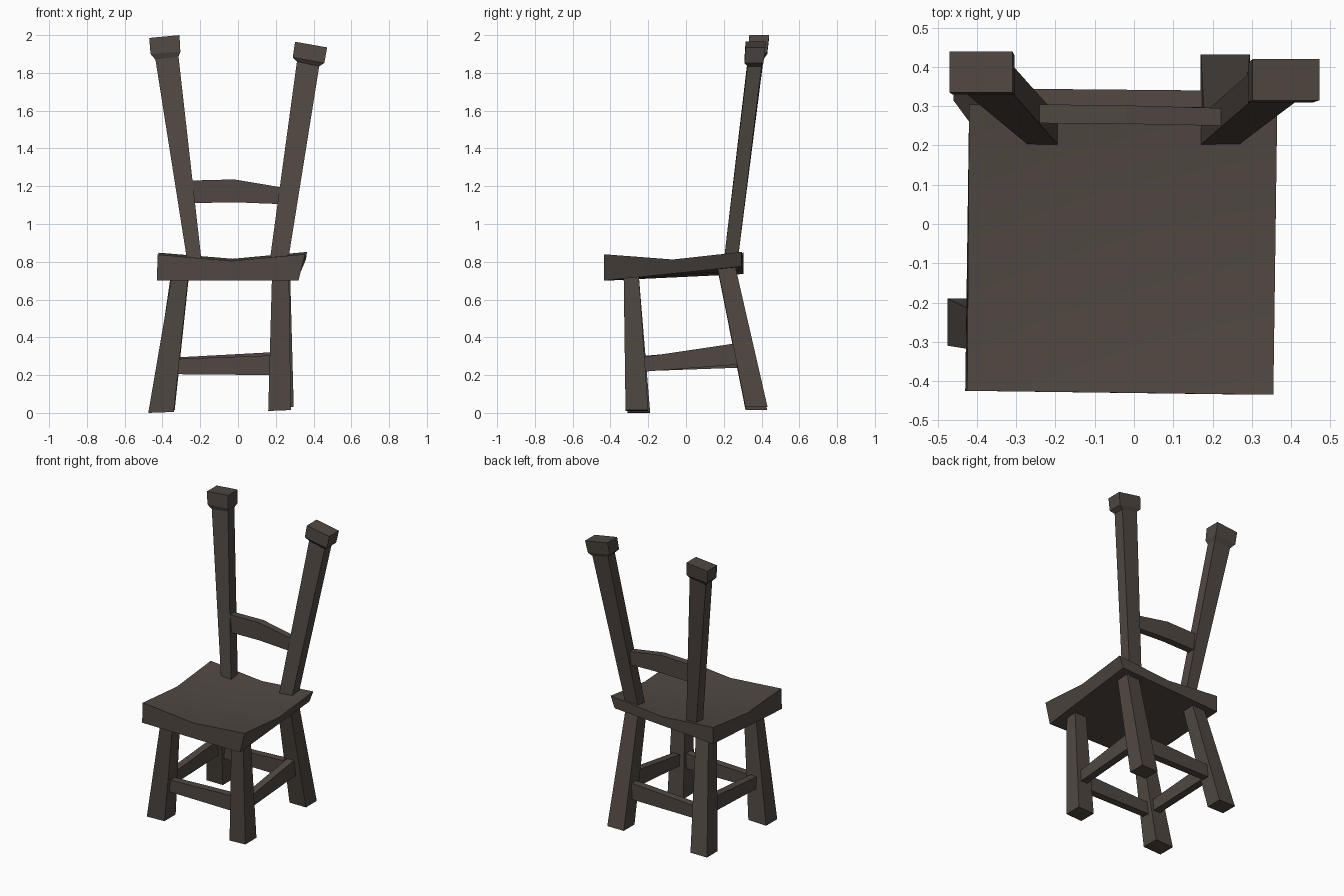
import bpy
import bmesh

cube = bpy.data.objects.get("Cube")
if cube:
    bpy.data.objects.remove(cube, do_unlink=True)

wood = bpy.data.materials.new("dark_brown_wood")
wood.use_nodes = True
colour = (0.08, 0.064, 0.054, 1)
wood.diffuse_color = colour
bsdf = wood.node_tree.nodes["Principled BSDF"]
bsdf.inputs["Base Color"].default_value = colour
bsdf.inputs["Roughness"].default_value = 0.9


def finish(name, bm):
    bmesh.ops.recalc_face_normals(bm, faces=bm.faces)
    mesh = bpy.data.meshes.new(name)
    bm.to_mesh(mesh)
    bm.free()
    mesh.materials.append(wood)
    obj = bpy.data.objects.new(name, mesh)
    bpy.context.collection.objects.link(obj)
    return obj


def loft(name, rings):
    """Skin a row of four-cornered rings and cap both ends."""
    bm = bmesh.new()
    loops = [[bm.verts.new(p) for p in ring] for ring in rings]
    for a, b in zip(loops, loops[1:]):
        for i in range(4):
            j = (i + 1) % 4
            bm.faces.new((a[i], a[j], b[j], b[i]))
    bm.faces.new(loops[0])
    bm.faces.new(loops[-1])
    return finish(name, bm)


def level(x0, x1, y0, y1, z0, z1):
    """Ring across an upright part, tilted from z0 at x0 to z1 at x1."""
    return [(x0, y0, z0), (x1, y0, z1), (x1, y1, z1), (x0, y1, z0)]


def slice_x(x, y0, y1, z0, z1):
    return [(x, y0, z0), (x, y1, z0), (x, y1, z1), (x, y0, z1)]


def slice_y(y, x0, x1, z0, z1):
    return [(x0, y, z0), (x1, y, z0), (x1, y, z1), (x0, y, z1)]


# Seat: a dished slab on a three by three grid
def blend(corners, u, v):
    fr, fl, br, bl = corners
    return [(a * (1 - u) + b * u) * (1 - v) + (c * (1 - u) + d * u) * v
            for a, b, c, d in zip(fr, fl, br, bl)]


top = [(-0.425, -0.425, 0.838), (0.355, -0.435, 0.84),
       (-0.42, 0.305, 0.848), (0.365, 0.295, 0.852)]
bottom = [(-0.43, -0.425, 0.70), (0.32, -0.435, 0.70),
          (-0.42, 0.305, 0.735), (0.335, 0.295, 0.775)]
bm = bmesh.new()
grids = []
for corners, dip in ((top, 0.034), (bottom, 0)):
    grid = {}
    for i in range(3):
        for j in range(3):
            x, y, z = blend(corners, i / 2, j / 2)
            z -= dip * ((i == 1) + (j == 1))
            grid[i, j] = bm.verts.new((x, y, z))
    for i in range(2):
        for j in range(2):
            bm.faces.new((grid[i, j], grid[i + 1, j], grid[i + 1, j + 1], grid[i, j + 1]))
    grids.append(grid)
rim = [(0, 0), (1, 0), (2, 0), (2, 1), (2, 2), (1, 2), (0, 2), (0, 1)]
upper, lower = grids
for a, b in zip(rim, rim[1:] + rim[:1]):
    bm.faces.new((upper[a], upper[b], lower[b], lower[a]))
seat = finish("seat", bm)
bpy.context.view_layer.objects.active = seat
seat.select_set(True)
bpy.ops.object.shade_smooth_by_angle()
seat.select_set(False)

# Legs, from foot to seat
loft("front_right_leg", [level(-0.475, -0.34, -0.31, -0.19, 0, 0.005),
                         level(-0.35, -0.262, -0.33, -0.25, 0.73, 0.73)])
loft("front_left_leg", [level(0.16, 0.28, -0.32, -0.20, 0.01, 0.015),
                        level(0.18, 0.27, -0.33, -0.25, 0.73, 0.73)])
loft("back_right_leg", [level(-0.46, -0.335, 0.315, 0.43, 0.015, 0.015),
                        level(-0.35, -0.255, 0.165, 0.255, 0.77, 0.77)])
loft("back_left_leg", [level(0.17, 0.295, 0.315, 0.432, 0.03, 0.03),
                       level(0.18, 0.275, 0.165, 0.26, 0.78, 0.78)])

# Stretchers between the legs
loft("front_stretcher", [slice_x(-0.34, -0.29, -0.24, 0.205, 0.285),
                         slice_x(0.19, -0.29, -0.24, 0.20, 0.305)])
loft("back_stretcher", [slice_x(-0.34, 0.295, 0.345, 0.21, 0.293),
                        slice_x(0.2, 0.29, 0.34, 0.21, 0.322)])
loft("left_stretcher", [slice_y(-0.23, 0.20, 0.25, 0.218, 0.295),
                        slice_y(0.31, 0.20, 0.25, 0.258, 0.375)])
loft("right_stretcher", [slice_y(-0.25, -0.385, -0.335, 0.22, 0.30),
                         slice_y(0.31, -0.385, -0.335, 0.24, 0.345)])

# Leaning back posts with flared square caps
loft("right_back_post", [level(-0.262, -0.188, 0.195, 0.268, 0.76, 0.76),
                         level(-0.437, -0.315, 0.34, 0.41, 1.87, 1.887),
                         level(-0.463, -0.305, 0.33, 0.43, 1.90, 1.912),
                         level(-0.47, -0.31, 0.335, 0.44, 1.985, 2.0)])
loft("left_back_post", [level(0.162, 0.258, 0.195, 0.268, 0.76, 0.76),
                        level(0.312, 0.43, 0.325, 0.40, 1.86, 1.835),
                        level(0.29, 0.457, 0.31, 0.41, 1.882, 1.852),
                        level(0.302, 0.472, 0.315, 0.42, 1.965, 1.935)])

# Bowed rail across the back
loft("back_rail", [slice_x(-0.255, 0.257, 0.305, 1.11, 1.23),
                   slice_x(-0.02, 0.255, 0.302, 1.115, 1.236),
                   slice_x(0.235, 0.25, 0.295, 1.105, 1.193)])
